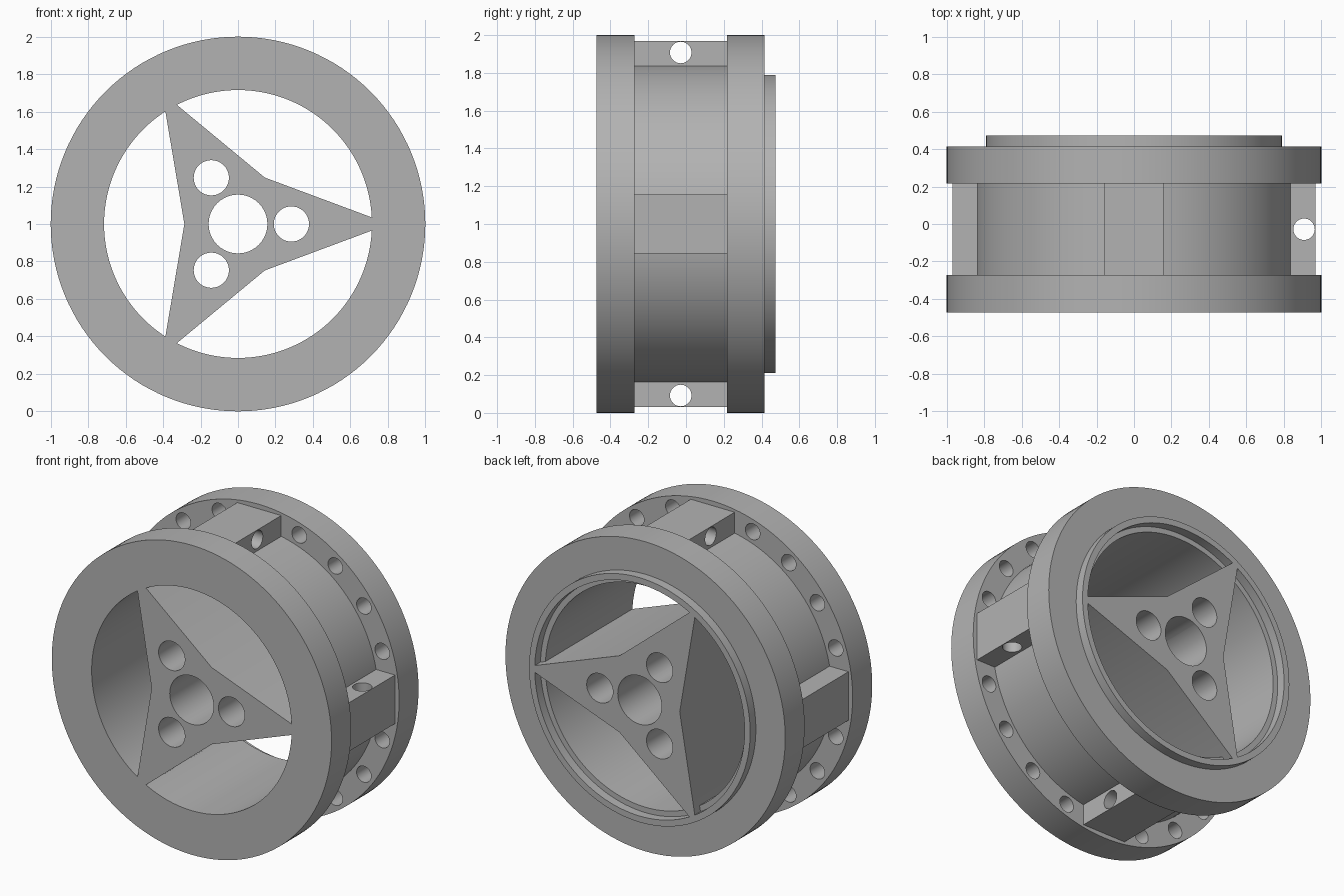
import bpy, bmesh, math
from mathutils import Matrix, Vector

cube = bpy.data.objects.get("Cube")
if cube:
    bpy.data.objects.remove(cube, do_unlink=True)

CENTRE = Vector((0, 0, 1))
FRONT, BACK = -0.473, 0.473

grey = bpy.data.materials.new("plain_grey")
grey.use_nodes = True
colour = (0.45, 0.45, 0.45, 1)
grey.diffuse_color = colour
grey.node_tree.nodes["Principled BSDF"].inputs["Base Color"].default_value = colour


def make_object(name, bm):
    bmesh.ops.recalc_face_normals(bm, faces=bm.faces[:])
    mesh = bpy.data.meshes.new(name)
    bm.to_mesh(mesh)
    bm.free()
    mesh.materials.append(grey)
    obj = bpy.data.objects.new(name, mesh)
    obj.location = CENTRE
    bpy.context.collection.objects.link(obj)
    return obj


def polar(r, angle, y):
    return Vector((r * math.cos(angle), y, r * math.sin(angle)))


def add_cylinder(bm, centre, radius, length, axis):
    turn = Vector((0, 0, 1)).rotation_difference(axis).to_matrix().to_4x4()
    bmesh.ops.create_cone(bm, cap_ends=True, segments=40, radius1=radius, radius2=radius,
                          depth=length, matrix=Matrix.Translation(centre) @ turn)


def cut(obj, cutter_bm):
    """Subtract the cutter mesh, bake the result and drop the cutter."""
    cutter = make_object("cutter", cutter_bm)
    cutter.hide_render = True
    mod = obj.modifiers.new("holes", 'BOOLEAN')
    mod.operation = 'DIFFERENCE'
    mod.solver = 'EXACT'
    mod.object = cutter
    bpy.context.view_layer.update()
    baked = bpy.data.meshes.new_from_object(obj.evaluated_get(bpy.context.evaluated_depsgraph_get()))
    obj.modifiers.clear()
    obj.data = baked
    bpy.data.objects.remove(cutter, do_unlink=True)


def smooth(obj):
    bpy.ops.object.select_all(action='DESELECT')
    obj.select_set(True)
    bpy.context.view_layer.objects.active = obj
    bpy.ops.object.shade_smooth_by_angle(angle=math.radians(30))


Y = Vector((0, 1, 0))

# Rim: two flanges, drum, bore and stepped rear lip, turned around y
profile = [(0.715, FRONT), (1, FRONT), (1, -0.273), (0.85, -0.273), (0.85, 0.217), (1, 0.217),
           (1, 0.415), (0.79, 0.415), (0.79, BACK), (0.75, BACK), (0.75, 0.415), (0.715, 0.415)]
SEGMENTS = 128
bm = bmesh.new()
rings = [[bm.verts.new(polar(r, math.tau * i / SEGMENTS, y)) for r, y in profile]
         for i in range(SEGMENTS)]
for i, ring in enumerate(rings):
    after = rings[(i + 1) % SEGMENTS]
    for j in range(len(profile)):
        k = (j + 1) % len(profile)
        bm.faces.new((ring[j], ring[k], after[k], after[j]))
rim = make_object("flanged_rim", bm)

# Blind holes in the inner faces of both flanges
bm = bmesh.new()
for y in (-0.273, 0.217):
    for i in range(20):
        if i % 5:
            add_cylinder(bm, polar(0.924, math.tau * i / 20, y), 0.052, 0.28, Y)
cut(rim, bm)
smooth(rim)

# Three-pointed star running the full depth of the bore
bm = bmesh.new()
outline = []
for i in range(3):
    turn = Matrix.Rotation(-math.tau * i / 3, 3, 'Y')
    for x, z in ((0.77, -0.0145), (0.77, 0.0145), (0.143, 0.248)):
        outline.append(turn @ Vector((x, FRONT, z)))
face = bm.faces.new([bm.verts.new(p) for p in outline])
extruded = bmesh.ops.extrude_face_region(bm, geom=[face])["geom"]
bmesh.ops.translate(bm, vec=(0, BACK - FRONT, 0),
                    verts=[v for v in extruded if isinstance(v, bmesh.types.BMVert)])
star = make_object("star_spokes", bm)

# Axle hole and three bolt holes
bm = bmesh.new()
add_cylinder(bm, Vector(), 0.157, 1.2, Y)
for i in range(3):
    add_cylinder(bm, polar(0.285, math.tau * i / 3, 0), 0.094, 1.2, Y)
cut(star, bm)
smooth(star)

# Four cross-drilled blocks between the flanges
for i, name in enumerate(("left", "top", "right", "bottom")):
    turn = Matrix.Rotation(-math.tau * i / 4, 4, 'Y')
    bm = bmesh.new()
    bmesh.ops.create_cube(bm, size=1)
    bmesh.ops.scale(bm, vec=(0.19, 0.51, 0.314), verts=bm.verts[:])
    bmesh.ops.translate(bm, vec=(0.875, -0.028, 0), verts=bm.verts[:])
    bm.transform(turn)
    block = make_object(name + "_block", bm)
    bm = bmesh.new()
    add_cylinder(bm, Vector((0.908, -0.028, 0)), 0.057, 0.6, Vector((0, 0, 1)))
    bm.transform(turn)
    cut(block, bm)
    smooth(block)
